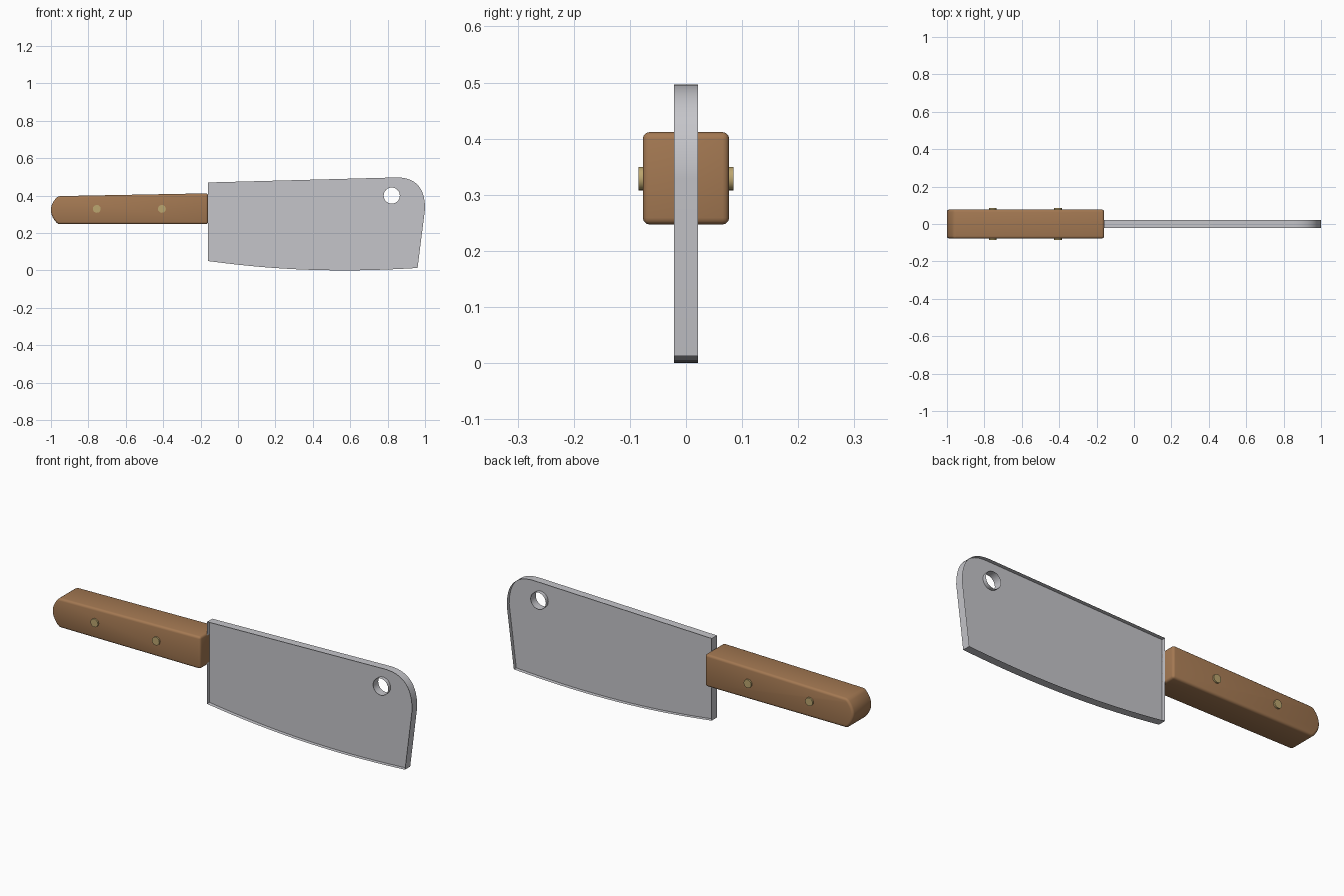
import bpy, bmesh, math
from mathutils import Vector
from mathutils.geometry import interpolate_bezier

if "Cube" in bpy.data.objects:
    bpy.data.objects.remove(bpy.data.objects["Cube"])


def material(name, rgb):
    m = bpy.data.materials.new(name)
    m.diffuse_color = (*rgb, 1)
    m.use_nodes = True
    m.node_tree.nodes["Principled BSDF"].inputs["Base Color"].default_value = m.diffuse_color
    return m


STEEL = material("steel", (0.56, 0.56, 0.59))
WOOD = material("brown wood", (0.37, 0.19, 0.085))
BRASS = material("brass", (0.50, 0.38, 0.16))


def add_object(name, bm, mat):
    mesh = bpy.data.meshes.new(name)
    bm.to_mesh(mesh)
    bm.free()
    ob = bpy.data.objects.new(name, mesh)
    bpy.context.collection.objects.link(ob)
    mesh.materials.append(mat)
    return ob


def smooth(ob, degrees=35):
    bpy.ops.object.select_all(action='DESELECT')
    ob.select_set(True)
    bpy.context.view_layer.objects.active = ob
    bpy.ops.object.shade_smooth_by_angle(angle=math.radians(degrees))


def arc(a, b, c, d, n):
    """Bezier points in the x-z plane, without the last one."""
    pts = interpolate_bezier(*[Vector((p[0], p[1], 0)) for p in (a, b, c, d)], n)
    return [(p.x, p.y) for p in pts][:-1]


# Blade: outline walls and hole wall around a web set in from the rim
HALF, WEB = 0.021, 0.001
outline = (arc((-0.16, 0.05), (0.1, 0.015), (0.32, 0), (0.58, 0), 12)
           + arc((0.58, 0), (0.7, 0), (0.85, 0.006), (0.96, 0.013), 8)
           + [(0.96, 0.013)]
           + arc((1.0, 0.33), (1.0, 0.44), (0.95, 0.497), (0.85, 0.497), 14)
           + [(0.85, 0.497), (-0.16, 0.47)])
hole = [(0.822 + 0.043 * math.cos(-t * math.tau / 32),
         0.4 + 0.043 * math.sin(-t * math.tau / 32)) for t in range(32)]

bm = bmesh.new()
for loop in (outline, hole):
    front = [bm.verts.new((x, -HALF, z)) for x, z in loop]
    back = [bm.verts.new((x, HALF, z)) for x, z in loop]
    for i in range(len(loop)):
        j = (i + 1) % len(loop)
        bm.faces.new((front[i], back[i], back[j], front[j]))
for side in (-1, 1):
    edges = []
    for loop in (outline, hole):
        vs = [bm.verts.new((x, side * WEB, z)) for x, z in loop]
        edges += [bm.edges.new((vs[i - 1], vs[i])) for i in range(len(vs))]
    res = bmesh.ops.triangle_fill(bm, edges=edges, use_beauty=True,
                                  normal=(0, side, 0))
    for f in res["geom"]:
        if isinstance(f, bmesh.types.BMFace):
            f.normal_update()
            if f.normal.y * side < 0:
                f.normal_flip()
smooth(add_object("blade", bm, STEEL))

# Handle: side profile with a rounded butt, extruded and softened
profile = ([(-0.16, 0.412)]
           + arc((-0.962, 0.397), (-1.013, 0.35), (-1.013, 0.295), (-0.962, 0.247), 13)
           + [(-0.962, 0.247), (-0.16, 0.247)])
bm = bmesh.new()
face = bm.faces.new([bm.verts.new((x, -0.077, z)) for x, z in profile])
ext = bmesh.ops.extrude_face_region(bm, geom=[face])
bmesh.ops.translate(bm, vec=(0, 0.154, 0),
                    verts=[v for v in ext["geom"] if isinstance(v, bmesh.types.BMVert)])
bmesh.ops.recalc_face_normals(bm, faces=bm.faces)
sharp = [e for e in bm.edges if e.calc_face_angle(0) > math.radians(30)]
bmesh.ops.bevel(bm, geom=sharp, offset=0.012, segments=3, profile=0.5,
                affect='EDGES', clamp_overlap=True)
smooth(add_object("handle", bm, WOOD))

# Rivets: pins through the handle, slightly proud on both sides
for i, x in enumerate((-0.755, -0.407)):
    bpy.ops.mesh.primitive_cylinder_add(vertices=24, radius=0.021, depth=0.17,
                                        location=(x, 0, 0.329),
                                        rotation=(math.pi / 2, 0, 0))
    rivet = bpy.context.object
    rivet.name = f"rivet_{i + 1}"
    rivet.data.materials.append(BRASS)
    smooth(rivet)
